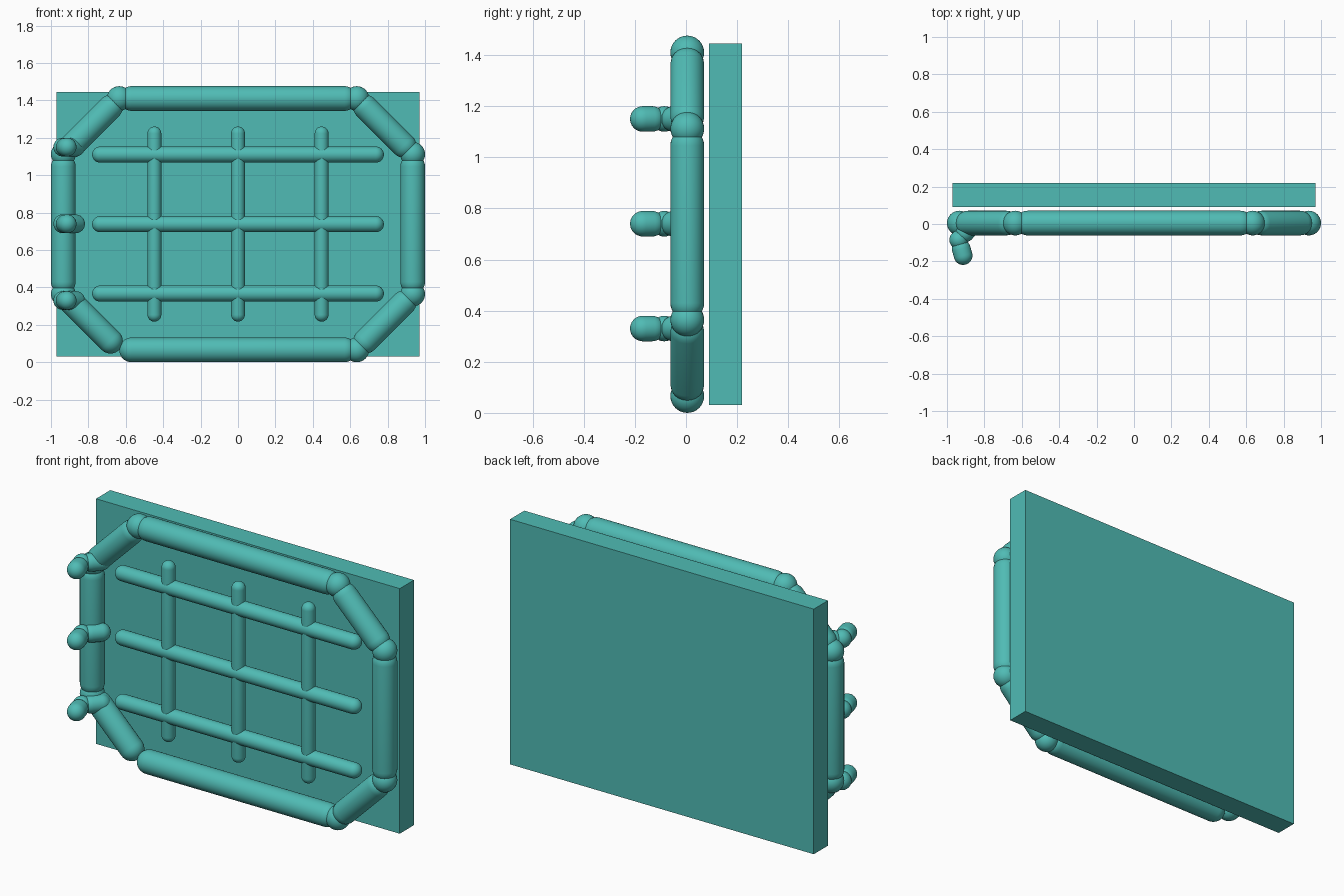
import bpy, bmesh, math
from mathutils import Vector

if "Cube" in bpy.data.objects:
    bpy.data.objects.remove(bpy.data.objects["Cube"])

mat = bpy.data.materials.new("teal")
mat.diffuse_color = (0.08, 0.50, 0.46, 1)
mat.use_nodes = True
mat.node_tree.nodes["Principled BSDF"].inputs["Base Color"].default_value = mat.diffuse_color
Y = 0.005  # depth of the frame plane


def finish(name, bm, smooth=True):
    me = bpy.data.meshes.new(name)
    bm.to_mesh(me)
    bm.free()
    ob = bpy.data.objects.new(name, me)
    bpy.context.collection.objects.link(ob)
    me.materials.append(mat)
    if smooth:
        for p in me.polygons:
            p.use_smooth = True
    return ob


def capsule(name, a, b, r, segs=32, rings=8):
    """Round-ended rod whose tips touch a and b."""
    a, b = Vector(a), Vector(b)
    h = max((b - a).length / 2 - r, 0)
    bm = bmesh.new()
    prof = []
    for side in (-1, 1):
        for i in range(rings + 1):
            t = math.pi / 2 * (i / rings if side > 0 else i / rings - 1)
            prof.append(bm.verts.new((r * math.cos(t), 0, side * h + r * math.sin(t))))
    edges = [bm.edges.new(p) for p in zip(prof, prof[1:])]
    bmesh.ops.spin(bm, geom=prof + edges, cent=(0, 0, 0), axis=(0, 0, 1),
                   angle=2 * math.pi, steps=segs, use_merge=False)
    bmesh.ops.remove_doubles(bm, verts=bm.verts, dist=1e-5)
    bmesh.ops.recalc_face_normals(bm, faces=bm.faces)
    ob = finish(name, bm)
    ob.rotation_mode = 'QUATERNION'
    ob.rotation_quaternion = (b - a).to_track_quat('Z', 'Y')
    ob.location = (a + b) / 2
    return ob


def ball(name, c, r):
    bm = bmesh.new()
    bmesh.ops.create_uvsphere(bm, u_segments=32, v_segments=16, radius=r)
    ob = finish(name, bm)
    ob.location = c
    return ob


# Octagonal tube frame, with ball joints at all corners but the open one
R = 0.066
corners = [(-0.635, 0.066), (-0.934, 0.364), (-0.934, 1.112), (-0.635, 1.41),
           (0.635, 1.41), (0.934, 1.112), (0.934, 0.364), (0.635, 0.066)]
pts = [(x, Y, z) for x, z in corners]
for i, p in enumerate(pts):
    capsule(f"frame_tube_{i + 1}", p, pts[(i + 1) % 8], R)
    if i:
        ball(f"frame_joint_{i}", p, R)

# Inner grid
for i, z in enumerate((0.367, 0.738, 1.11)):
    capsule(f"horizontal_bar_{i + 1}", (-0.78, Y, z), (0.78, Y, z), 0.043)
for i, x in enumerate((-0.447, 0, 0.447)):
    capsule(f"vertical_bar_{i + 1}", (x, Y, 0.217), (x, Y, 1.26), 0.037)

# Bent hooks on the left edge
for i, z in enumerate((0.33, 0.74, 1.15)):
    elbow = (-0.937, -0.085, z)
    capsule(f"hook_base_{i + 1}", (-0.835, 0.03, z), elbow, 0.05)
    ball(f"hook_elbow_{i + 1}", elbow, 0.05)
    capsule(f"hook_tip_{i + 1}", elbow, (-0.90, -0.217, z), 0.05)

# Back panel
bm = bmesh.new()
bmesh.ops.create_cube(bm, size=1)
bmesh.ops.scale(bm, vec=(1.94, 0.13, 1.415), verts=bm.verts)
panel = finish("back_panel", bm, smooth=False)
panel.location = (0, 0.155, 0.738)
